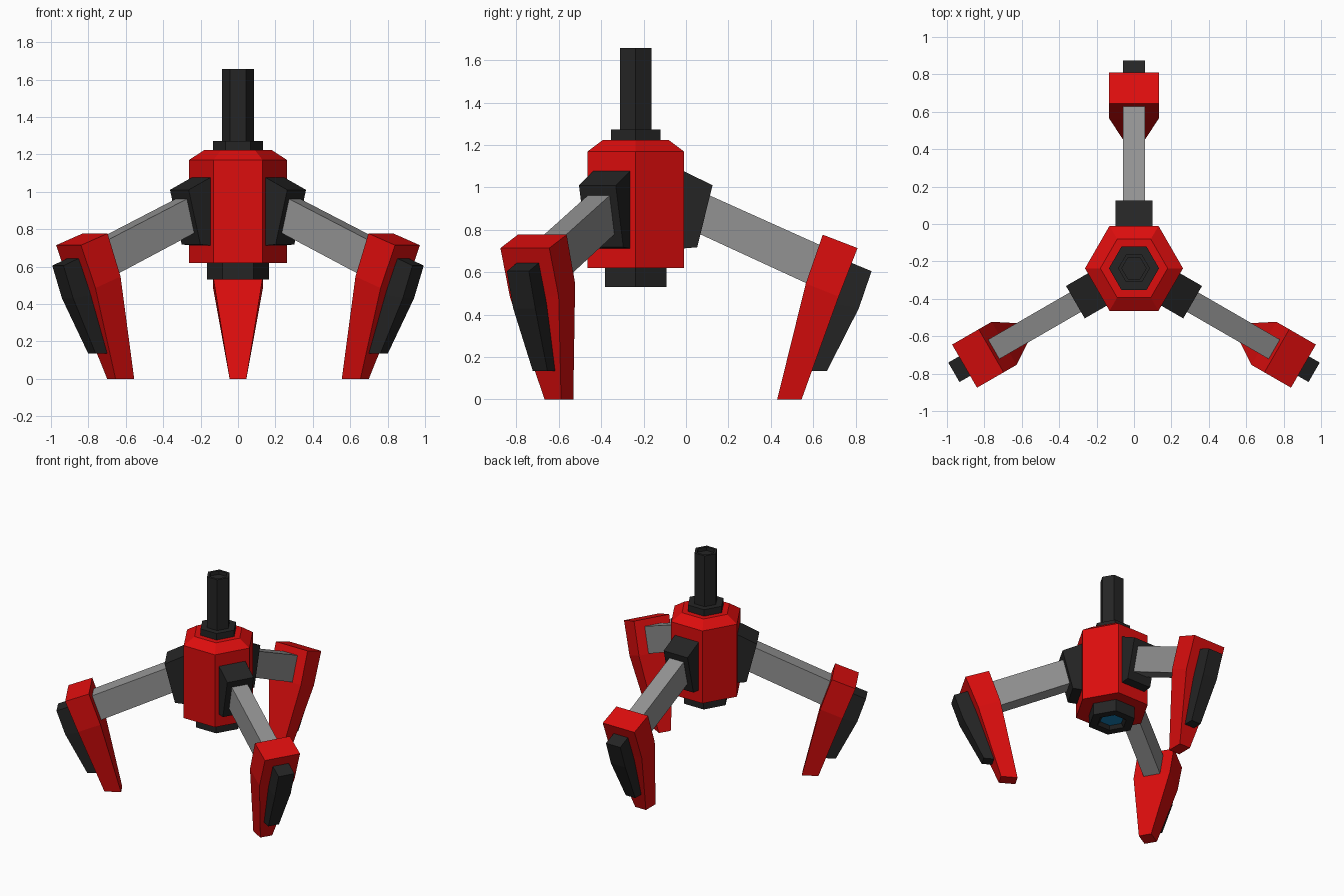
import bpy, bmesh, math
from mathutils import Matrix, Vector

if "Cube" in bpy.data.objects:
    bpy.data.objects.remove(bpy.data.objects["Cube"], do_unlink=True)

CENTRE = Vector((0, -0.237, 0))


def material(name, r, g, b):
    m = bpy.data.materials.new(name)
    m.use_nodes = True
    m.diffuse_color = (r, g, b, 1)
    m.node_tree.nodes["Principled BSDF"].inputs["Base Color"].default_value = (r, g, b, 1)
    return m


RED = material("red paint", 0.72, 0.004, 0.004)
DARK = material("dark metal", 0.018, 0.018, 0.018)
GREY = material("grey metal", 0.29, 0.29, 0.29)
BLUE = material("blue lens", 0.007, 0.22, 0.48)


def loft(name, rings, mats, matrix, last=0):
    """Skin a list of rings of points; the closing cap takes material slot last."""
    bm = bmesh.new()
    loops = [[bm.verts.new(p) for p in ring] for ring in rings]
    n = len(loops[0])
    for a, b in zip(loops, loops[1:]):
        for i in range(n):
            j = (i + 1) % n
            bm.faces.new((a[i], a[j], b[j], b[i]))
    bm.faces.new(loops[0][::-1])
    bm.faces.new(loops[-1]).material_index = last
    bmesh.ops.recalc_face_normals(bm, faces=bm.faces)
    mesh = bpy.data.meshes.new(name)
    bm.to_mesh(mesh)
    bm.free()
    for m in mats:
        mesh.materials.append(m)
    ob = bpy.data.objects.new(name, mesh)
    ob.matrix_world = matrix
    bpy.context.collection.objects.link(ob)


def hexagon(radius, z):
    return [(radius * math.cos(i * math.pi / 3), radius * math.sin(i * math.pi / 3), z)
            for i in range(6)]


def hex_part(name, steps, mats, last=0):
    loft(name, [hexagon(r, z) for r, z in steps], mats, Matrix.Translation(CENTRE), last)


def limb_part(name, sections, mat, matrix):
    """Each section: inner point, outer point (distance out, height), half width."""
    rings = [[(-w, a, az), (w, a, az), (w, b, bz), (-w, b, bz)]
             for (a, az), (b, bz), w in sections]
    loft(name, rings, [mat], matrix)


# Central body
hex_part("body", [(0.262, 0.62), (0.262, 1.17), (0.18, 1.223)], [RED])
hex_part("neck_collar", [(0.134, 1.21), (0.134, 1.272)], [DARK])
hex_part("top_post", [(0.085, 1.26), (0.085, 1.657), (0.065, 1.657), (0.065, 1.63)], [DARK])
hex_part("lens_housing", [(0.167, 0.64), (0.167, 0.53), (0.105, 0.53), (0.085, 0.555)],
         [DARK, BLUE], last=1)

# Three identical legs
for side, turn in (("back", 0), ("right", 120), ("left", 240)):
    place = Matrix.Translation(CENTRE) @ Matrix.Rotation(math.radians(turn), 4, "Z")
    limb_part(side + "_shoulder", [((0.2, 1.09), (0.362, 1.01), 0.1),
                                   ((0.2, 0.71), (0.29, 0.718), 0.1)], DARK, place)
    limb_part(side + "_arm", [((0.28, 0.79), (0.32, 0.975), 0.06),
                              ((0.84, 0.532), (0.91, 0.71), 0.06)], GREY, place)
    limb_part(side + "_foot", [((0.882, 0.777), (1.046, 0.714), 0.133),
                               ((0.802, 0.547), (0.957, 0.485), 0.133),
                               ((0.667, 0), (0.782, 0), 0.045)], RED, place)
    limb_part(side + "_foot_guard", [((0.95, 0.672), (1.112, 0.605), 0.06),
                                     ((0.88, 0.46), (1.052, 0.43), 0.06),
                                     ((0.79, 0.135), (0.902, 0.135), 0.04)], DARK, place)
